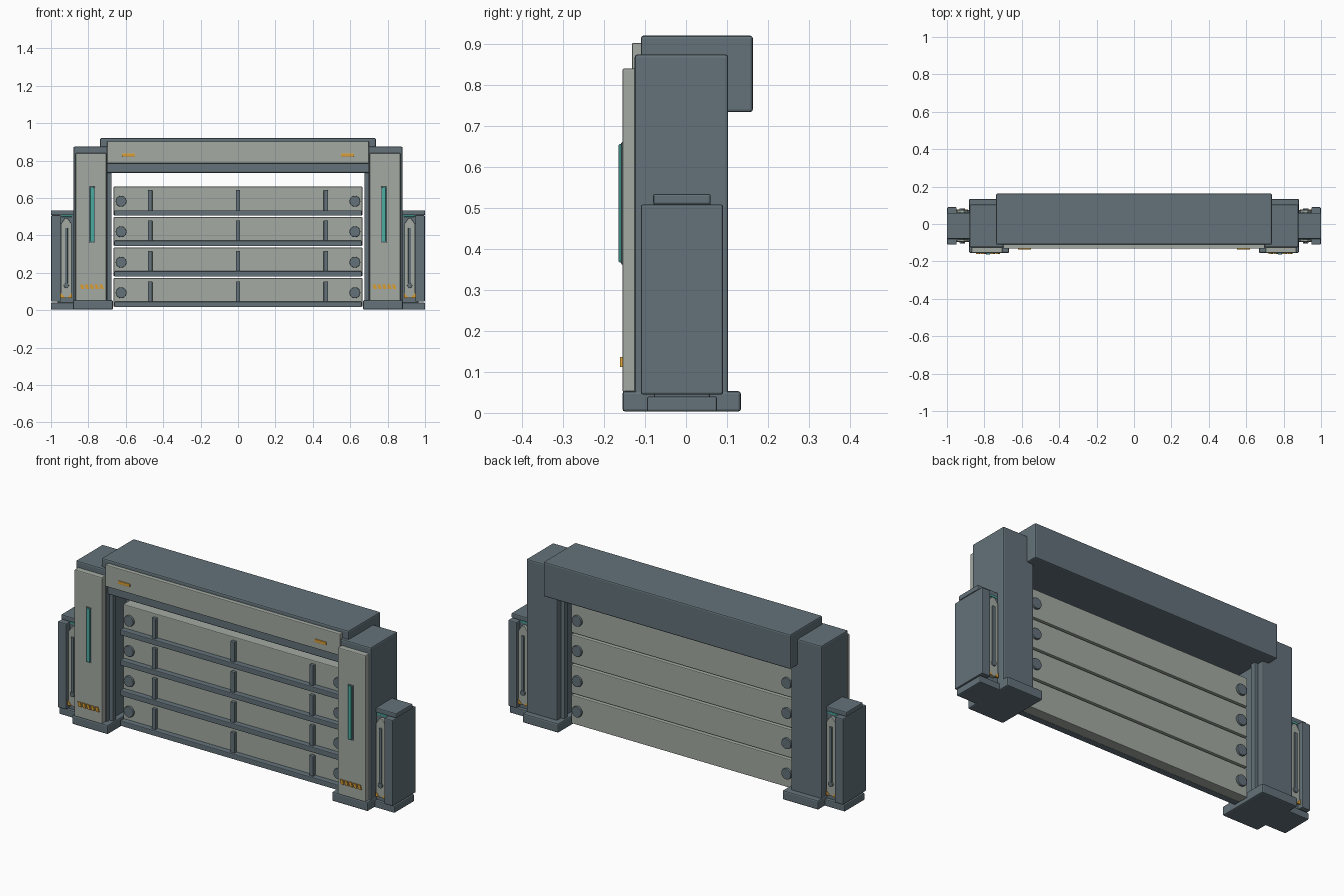
import bpy, bmesh, math

if "Cube" in bpy.data.objects:
    bpy.data.objects.remove(bpy.data.objects["Cube"])

def material(name, rgb):
    m = bpy.data.materials.new(name)
    m.diffuse_color = (*rgb, 1)
    m.use_nodes = True
    m.node_tree.nodes["Principled BSDF"].inputs["Base Color"].default_value = m.diffuse_color
    return m

DARK = material("slate grey", (0.125, 0.168, 0.193))
LIGHT = material("pale grey", (0.37, 0.405, 0.362))
TEAL = material("teal", (0.07, 0.42, 0.36))
AMBER = material("amber", (0.70, 0.34, 0.035))

def prism(name, outline, y0, y1, mat, bevel=0.0):
    """Extrude an x-z outline along y."""
    bm = bmesh.new()
    face = bm.faces.new([bm.verts.new((x, y0, z)) for x, z in outline])
    ext = bmesh.ops.extrude_face_region(bm, geom=[face])
    for v in ext["geom"]:
        if isinstance(v, bmesh.types.BMVert):
            v.co.y = y1
    bmesh.ops.recalc_face_normals(bm, faces=bm.faces)
    me = bpy.data.meshes.new(name)
    bm.to_mesh(me)
    bm.free()
    me.materials.append(mat)
    ob = bpy.data.objects.new(name, me)
    bpy.context.collection.objects.link(ob)
    if bevel:
        b = ob.modifiers.new("soft edge", 'BEVEL')
        b.width = bevel
        b.segments = 2
        b.limit_method = 'ANGLE'
    return ob

def box(name, xs, ys, zs, mat, bevel=0.004):
    x0, x1 = sorted(xs)
    return prism(name, [(x0, zs[0]), (x1, zs[0]), (x1, zs[1]), (x0, zs[1])],
                 ys[0], ys[1], mat, bevel)

def disc(name, x, z, r, y0, y1, mat, n=16):
    pts = [(x + r * math.cos(2 * math.pi * i / n), z + r * math.sin(2 * math.pi * i / n))
           for i in range(n)]
    return prism(name, pts, y0, y1, mat, 0.003)

# Overhead housing and its face plate
box("header", (-0.737, 0.737), (-0.11, 0.163), (0.733, 0.92), DARK, 0.007)
box("header_plate", (-0.70, 0.70), (-0.132, -0.105), (0.785, 0.902), LIGHT, 0.004)

# Four shutter slats with ledges, ribs and bolts
for k in range(4):
    z = 0.018 + 0.163 * k
    box("slat", (-0.665, 0.665), (-0.03, 0.03), (z, z + 0.153), LIGHT)
    box("slat_ledge", (-0.662, 0.662), (-0.06, -0.025), (z - 0.002, z + 0.027), DARK)
    for x in (-0.47, 0, 0.47):
        box("slat_rib", (x - 0.012, x + 0.012), (-0.048, -0.025), (z + 0.02, z + 0.135), DARK, 0.003)
    for x in (-0.625, 0.625):
        disc("slat_bolt", x, z + 0.075, 0.029, -0.042, 0.042, DARK)

for s in (-1, 1):
    # Pillar with foot, guide rails and face plate
    box("pillar", (s * 0.697, s * 0.88), (-0.125, 0.103), (0.03, 0.874), DARK, 0.007)
    box("pillar_foot", (s * 0.668, s * 0.882), (-0.155, 0.134), (0.003, 0.053), DARK, 0.007)
    for y0, y1 in ((-0.10, -0.07), (0.04, 0.07)):
        box("guide_rail", (s * 0.676, s * 0.705), (y0, y1), (0.05, 0.74), DARK)
    box("pillar_plate", (s * 0.703, s * 0.868), (-0.155, -0.12), (0.05, 0.84), LIGHT, 0.005)

    # Status strip in a dark frame
    box("strip_frame", (s * 0.764, s * 0.796), (-0.158, -0.15), (0.362, 0.66), DARK, 0.002)
    box("light_strip", (s * 0.77, s * 0.79), (-0.164, -0.15), (0.367, 0.655), TEAL, 0.002)

    # Slanted hazard marks and header marker
    for i in range(5):
        x = s * 0.782 + (i - 2) * 0.026
        prism("hazard_mark", [(x - 0.011, 0.128), (x - 0.004, 0.112), (x + 0.013, 0.112),
                              (x + 0.006, 0.136), (x - 0.011, 0.136)][1:], -0.161, -0.15, AMBER)
    box("header_marker", (s * 0.55, s * 0.62), (-0.137, -0.13), (0.822, 0.838), AMBER, 0.002)

    # Side cabinet: core, outer slab, cap and foot
    box("cabinet_core", (s * 0.87, s * 0.965), (-0.078, 0.058), (0.03, 0.512), DARK)
    box("cabinet_slab", (s * 0.948, s * 0.999), (-0.11, 0.09), (0.045, 0.508), DARK, 0.005)
    box("cabinet_cap", (s * 0.87, s * 1.0), (-0.08, 0.06), (0.508, 0.534), DARK, 0.005)
    box("cabinet_foot", (s * 0.87, s * 1.0), (-0.095, 0.076), (0.003, 0.04), DARK, 0.005)
    box("cabinet_light", (s * 0.885, s * 0.945), (-0.082, 0.062), (0.499, 0.509), TEAL, 0.002)

    # Chamfered hatch plates on the front and back of the cabinet
    for f in (-1, 1):
        def ys(a, b):
            return sorted((-0.01 + f * a, -0.01 + f * b))
        cx, w = s * 0.918, 0.029
        hatch = [(cx - w, 0.085), (cx - w + 0.016, 0.065), (cx + w - 0.016, 0.065), (cx + w, 0.085),
                 (cx + w, 0.46), (cx + 0.008, 0.49), (cx - 0.008, 0.49), (cx - w, 0.46)]
        prism("cabinet_hatch", hatch, *ys(0.06, 0.085), LIGHT, 0.003)
        box("hatch_slot", (cx - 0.008, cx + 0.008), ys(0.08, 0.092), (0.135, 0.44), DARK, 0.002)
        disc("hatch_knob", cx, 0.132, 0.014, *ys(0.08, 0.094), DARK, 12)
        # Amber corner marks
        for e in (-1, 1):
            prism("corner_mark", [(cx + e * 0.03, 0.066), (cx + e * 0.006, 0.066),
                                  (cx + e * 0.03, 0.092)], *ys(0.08, 0.087), AMBER)
